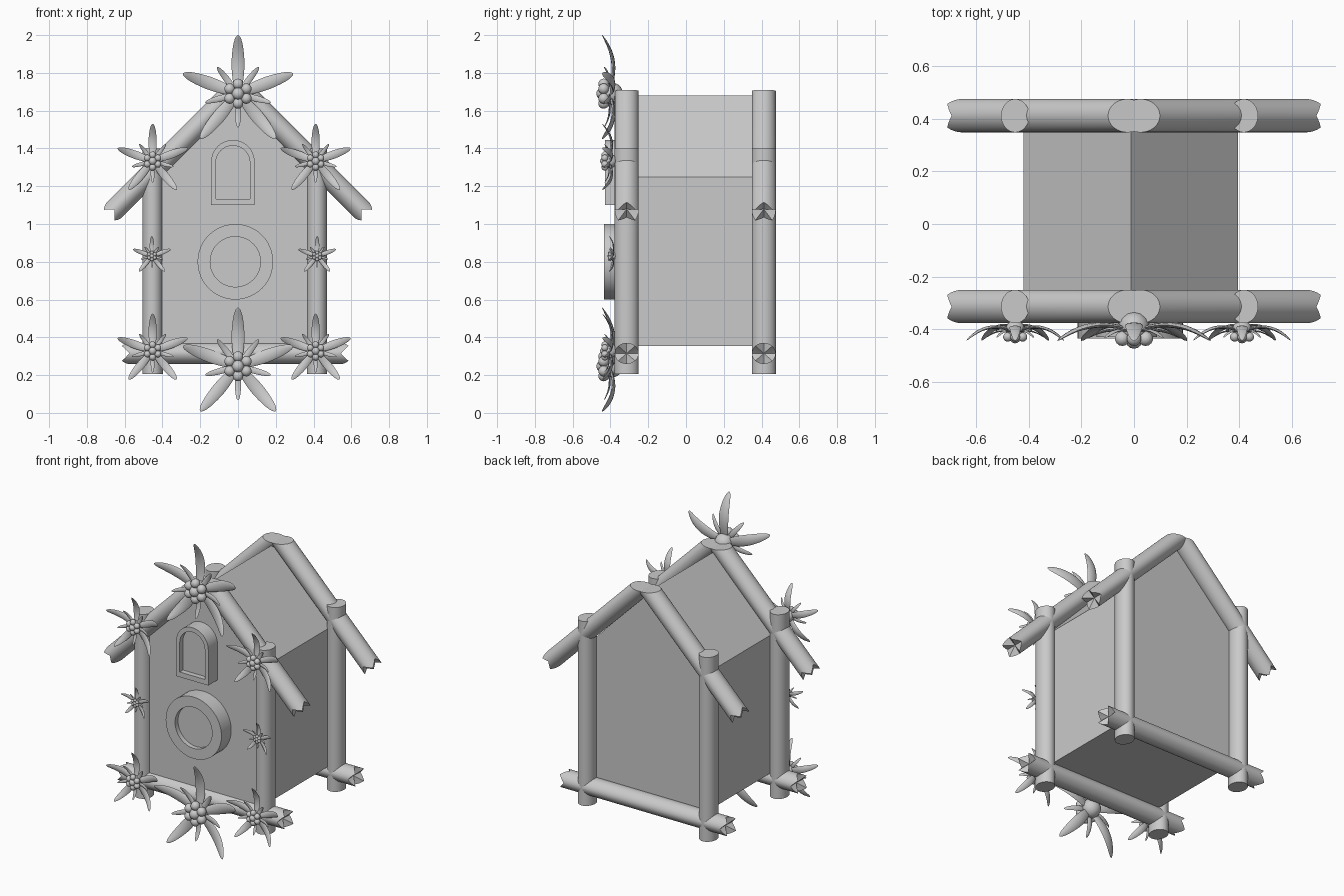
import bpy, bmesh, math
from mathutils import Vector as V

if "Cube" in bpy.data.objects:
    bpy.data.objects.remove(bpy.data.objects["Cube"])

grey = bpy.data.materials.new("plain_grey")
grey.diffuse_color = (0.59, 0.59, 0.59, 1)
grey.use_nodes = True
grey.node_tree.nodes["Principled BSDF"].inputs["Base Color"].default_value = grey.diffuse_color


def finish(bm, name, angle=35):
    bmesh.ops.recalc_face_normals(bm, faces=bm.faces)
    me = bpy.data.meshes.new(name)
    bm.to_mesh(me)
    bm.free()
    me.materials.append(grey)
    ob = bpy.data.objects.new(name, me)
    bpy.context.collection.objects.link(ob)
    bpy.ops.object.select_all(action='DESELECT')
    ob.select_set(True)
    bpy.context.view_layer.objects.active = ob
    bpy.ops.object.shade_smooth_by_angle(angle=math.radians(angle))
    return ob


def bridge(bm, r0, r1):
    n = len(r0)
    for i in range(n):
        j = (i + 1) % n
        bm.faces.new((r0[i], r0[j], r1[j], r1[i]))


def log(name, a, b, r=0.054, ry=0.0635, ends=("flat", "flat"), n=32):
    """Oval log in the xz plane from a to b; ends flat, jagged or mitred level."""
    a, b = V(a), V(b)
    d = (b - a).normalized()
    side = V((0, 1, 0))
    up = d.cross(side)
    if up.z < 0:
        up = -up
    bm = bmesh.new()
    rings = []
    for c, kind, s in ((a, ends[0], -1), (b, ends[1], 1)):
        ring = []
        for i in range(n):
            th = 2 * math.pi * i / n
            t = 0
            if kind == "jag":
                u = abs((i % (n // 4)) / (n / 8) - 1)
                t = -s * 0.04 * u
            elif kind == "level":
                t = -0.87 * r * math.cos(th)
            ring.append(bm.verts.new(c + d * t + up * r * math.cos(th) + side * ry * math.sin(th)))
        rings.append(ring)
        if kind == "jag":   # hollowed, splintered end
            m = bm.verts.new(c - d * s * 0.045)
            for i in range(n):
                bm.faces.new((ring[i], ring[(i + 1) % n], m))
        else:
            bm.faces.new(ring)
    bridge(bm, rings[0], rings[1])
    return finish(bm, name)


def prism(name, pts, y0, y1):
    bm = bmesh.new()
    r0 = [bm.verts.new((x, y0, z)) for x, z in pts]
    r1 = [bm.verts.new((x, y1, z)) for x, z in pts]
    bm.faces.new(r0)
    bm.faces.new(r1)
    bridge(bm, r0, r1)
    return finish(bm, name)


def frame(name, outer, inner, y0, y1, floor):
    """Raised frame with a recessed panel inside."""
    bm = bmesh.new()
    loops = [[bm.verts.new((x, y, z)) for x, z in p]
             for p, y in ((outer, y1), (outer, y0), (inner, y0), (inner, floor))]
    for p, q in zip(loops, loops[1:]):
        bridge(bm, p, q)
    bm.faces.new(loops[0])
    bm.faces.new(loops[-1])
    return finish(bm, name)


def arch(cx, r, z0, ztop, n=16):
    pts = [(cx - r, z0), (cx + r, z0)]
    return pts + [(cx + r * math.cos(math.pi * i / n), ztop - r + r * math.sin(math.pi * i / n))
                  for i in range(n + 1)]


def circle(cx, cz, r, n=48):
    return [(cx + r * math.cos(2 * math.pi * i / n), cz + r * math.sin(2 * math.pi * i / n)) for i in range(n)]


# house body with gable roof
prism("house_body", [(-0.42, 0.355), (0.395, 0.355), (0.395, 1.25), (-0.012, 1.68), (-0.42, 1.25)],
      -0.335, 0.39)

# log frames front and back
for tag, y in (("front", -0.314), ("back", 0.412)):
    for lr, x in (("left", -0.452), ("right", 0.418)):
        log(f"{tag}_{lr}_post", (x, y, 0.205), (x, y, 1.40), r=0.054)
    log(f"{tag}_bottom_log", (-0.615, y, 0.315), (0.585, y, 0.315), r=0.056, ends=("jag", "jag"))
    for lr, s in (("left", -1), ("right", 1)):
        log(f"{tag}_{lr}_roof_log", (s * 0.682, y, 1.047), (s * 0.024, y, 1.705), r=0.0565,
            ends=("jag", "level"))

# arched window and round entrance
frame("arched_window", arch(-0.027, 0.115, 1.10, 1.445), arch(-0.027, 0.09, 1.133, 1.415), -0.43, -0.33, -0.396)
frame("round_entrance", circle(-0.014, 0.80, 0.20), circle(-0.014, 0.80, 0.133), -0.435, -0.33, -0.405)


def petal(bm, c, ang, length, width, curl, n=16, m=8):
    """Lens-section petal that dips back and then curls forward at the tip."""
    d = V((math.cos(ang), 0, math.sin(ang)))
    side = V((-d.z, 0, d.x))
    rings = []
    for i in range(n + 1):
        t = 1 - (1 - i / n) ** 1.5      # rings gather toward the rounded tip
        w = width * (0.45 + 0.55 * math.sin(math.pi / 2 * min(1, t / 0.6))) * math.sqrt(max(0.003, 1 - t ** 3.5))
        y = curl * (0.9 * math.sin(math.pi * min(1, t)) - 1.5 * t ** 3.5)
        p = c + d * length * t + V((0, y, 0))
        rings.append([bm.verts.new(p + side * w * math.cos(2 * math.pi * k / m)
                                   + V((0, 0.3 * w * math.sin(2 * math.pi * k / m), 0))) for k in range(m)])
    for p, q in zip(rings, rings[1:]):
        bridge(bm, p, q)
    bm.faces.new(rings[0])
    bm.faces.new(rings[-1])


def ball(bm, p, r):
    geo = bmesh.ops.create_uvsphere(bm, u_segments=14, v_segments=9, radius=r)
    bmesh.ops.translate(bm, verts=geo["verts"], vec=p)


def flower(name, x, z, L, y, curl):
    bm = bmesh.new()
    c = V((x, y, z))
    for deg in (90, 20, 160, -50, 230):          # long petals
        petal(bm, c, math.radians(deg), L, L * 0.118, curl)
    for deg in (52, 128, -15, 195, 270):         # short petals
        petal(bm, c + V((0, -0.03 * L, 0)), math.radians(deg), L * 0.58, L * 0.058, curl * 0.5)
    # seed cluster
    ball(bm, c + V((0, 0.04 * L, 0)), L * 0.19)
    ball(bm, c + V((0, -0.12 * L, 0)), L * 0.105)
    for k in range(6):
        a = math.radians(30 + 60 * k)
        ball(bm, c + V((math.cos(a) * 0.165 * L, -0.10 * L, math.sin(a) * 0.165 * L)), L * 0.092)
    finish(bm, name, 60)


flower("top_flower", 0, 1.69, 0.31, -0.405, 0.026)
flower("bottom_flower", 0, 0.247, 0.31, -0.405, 0.026)
for lr, x in (("left", -0.452), ("right", 0.411)):
    flower(f"upper_{lr}_flower", x, 1.333, 0.197, -0.41, 0.022)
    flower(f"lower_{lr}_flower", x, 0.328, 0.197, -0.41, 0.022)
    flower(f"small_{lr}_flower", x - 0.004 if x < 0 else x + 0.008, 0.83, 0.106, -0.392, 0.01)
